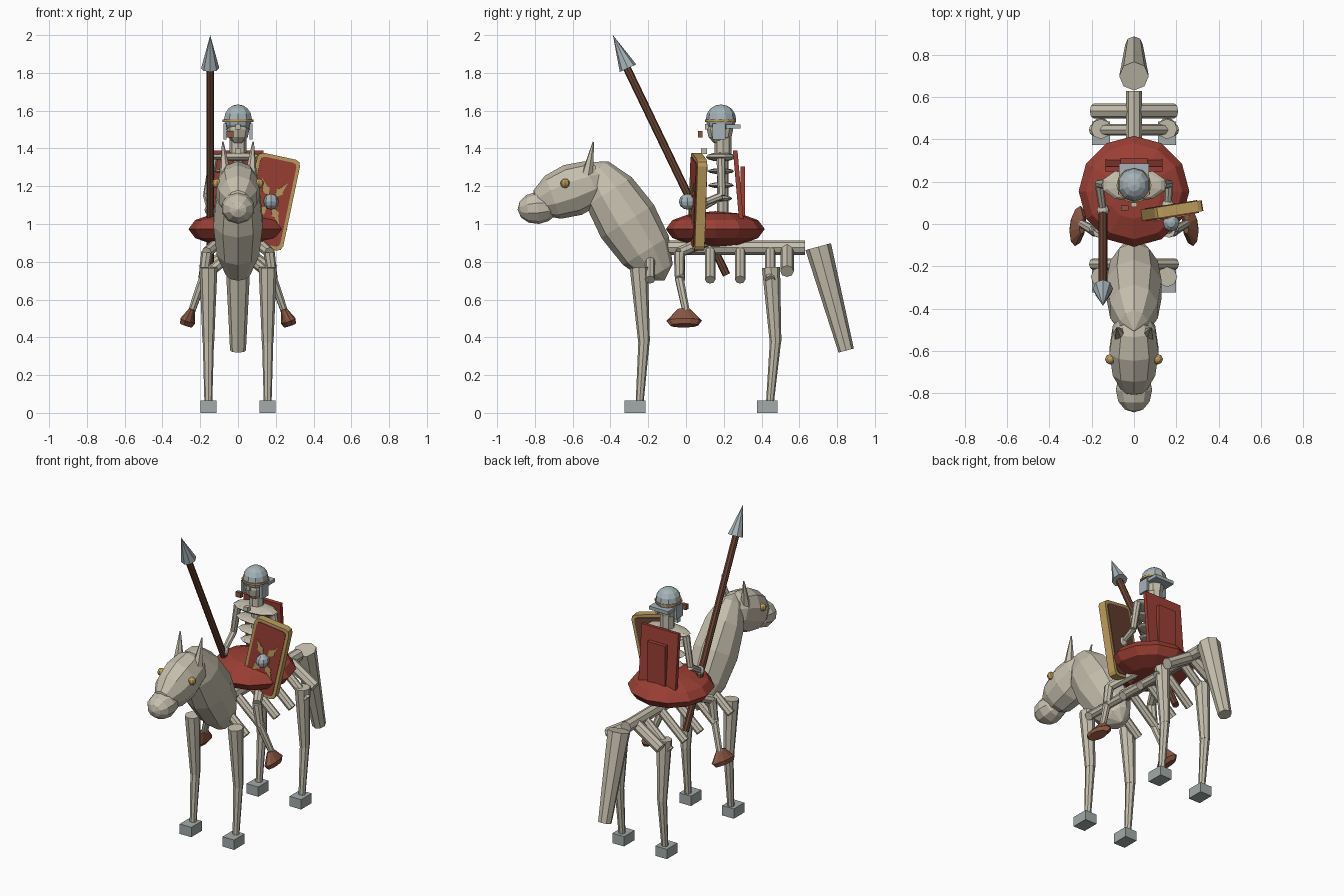
import bpy, math
from mathutils import Vector, Matrix, Euler

cube = bpy.data.objects.get("Cube")
if cube:
    bpy.data.objects.remove(cube, do_unlink=True)


def material(name, rgb):
    m = bpy.data.materials.new(name)
    m.use_nodes = True
    m.diffuse_color = (*rgb, 1)
    m.node_tree.nodes["Principled BSDF"].inputs["Base Color"].default_value = (*rgb, 1)
    return m


BONE = material("bone", (0.56, 0.52, 0.42))
RED = material("red cloth", (0.33, 0.05, 0.035))
GOLD = material("gold", (0.52, 0.34, 0.11))
STEEL = material("steel", (0.38, 0.45, 0.48))
HOOF = material("hoof grey", (0.36, 0.41, 0.40))
WOOD = material("dark wood", (0.15, 0.06, 0.035))
LEATHER = material("leather", (0.25, 0.095, 0.055))


def finish(name, mat, matrix=None):
    ob = bpy.context.object
    ob.name = name
    ob.data.materials.append(mat)
    if matrix:
        ob.matrix_world = matrix
    return ob


def ball(name, mat, loc, size, rot=(0, 0, 0), seg=10, rings=6):
    bpy.ops.mesh.primitive_uv_sphere_add(segments=seg, ring_count=rings, radius=1)
    return finish(name, mat, Matrix.LocRotScale(Vector(loc), Euler(rot), Vector(size)))


def box(name, mat, loc, size, rot=(0, 0, 0)):
    bpy.ops.mesh.primitive_cube_add(size=1)
    return finish(name, mat, Matrix.LocRotScale(Vector(loc), Euler(rot), Vector(size)))


def rod(name, mat, a, b, r1, r2=None, sides=8):
    """Tapered cylinder from point a to point b."""
    a, b = Vector(a), Vector(b)
    bpy.ops.mesh.primitive_cone_add(vertices=sides, radius1=r1, depth=(b - a).length,
                                    radius2=r1 if r2 is None else r2)
    turn = (b - a).to_track_quat('Z', 'Y')
    return finish(name, mat, Matrix.LocRotScale((a + b) / 2, turn, None))


def plate(name, mat, outline, y0, y1, matrix):
    """Outline in x and z, extruded from y0 to y1."""
    n = len(outline)
    verts = [(x, y, z) for y in (y0, y1) for x, z in outline]
    faces = [tuple(range(n)), tuple(range(2 * n - 1, n - 1, -1))]
    faces += [(i, i + n, (i + 1) % n + n, (i + 1) % n) for i in range(n)]
    mesh = bpy.data.meshes.new(name)
    mesh.from_pydata(verts, [], faces)
    mesh.materials.append(mat)
    ob = bpy.data.objects.new(name, mesh)
    bpy.context.collection.objects.link(ob)
    ob.matrix_world = matrix
    return ob


def rounded(w, h, c):
    """Rectangle of half sizes w and h with rounded corners."""
    pts = []
    for k, (sx, sz) in enumerate(((1, 1), (-1, 1), (-1, -1), (1, -1))):
        for t in range(3):
            ang = math.radians(90 * k + 45 * t)
            pts.append((sx * (w - c) + c * math.cos(ang), sz * (h - c) + c * math.sin(ang)))
    return pts


SIDES = (("left", 1), ("right", -1))

# Steed body, neck, head and tail
rod("steed_spine", BONE, (0, -0.2, 0.875), (0, 0.63, 0.875), 0.038)
ball("steed_neck", BONE, (0, -0.31, 1.015), (0.137, 0.165, 0.37), (math.radians(32), 0, 0))
ball("steed_head", BONE, (0, -0.6, 1.18), (0.122, 0.14, 0.225), (math.radians(110 - 180), 0, 0))
ball("steed_muzzle", BONE, (0, -0.785, 1.085), (0.09, 0.085, 0.107), (math.radians(95), 0, 0))
rod("steed_tail", BONE, (0, 0.70, 0.88), (0, 0.848, 0.33), 0.07, 0.042)

for side, s in SIDES:
    ball(side + "_eye", GOLD, (s * 0.112, -0.64, 1.215), (0.025,) * 3, seg=8)
    rod(side + "_ear", BONE, (s * 0.068, -0.525, 1.25), (s * 0.08, -0.49, 1.435), 0.034, 0.004, 6)
    # Slanted ribs and hip
    for i in range(5):
        y = -0.19 + 0.159 * i
        rod(f"{side}_steed_rib_{i + 1}", BONE, (0, y, 0.875), (s * 0.195, y, 0.705), 0.027)
    rod(side + "_hip", BONE, (0, 0.535, 0.87), (s * 0.19, 0.535, 0.75), 0.036)
    # Legs
    for part, top, knee, foot, hoof in (("front", -0.25, -0.222, -0.245, -0.27),
                                        ("hind", 0.45, 0.474, 0.445, 0.43)):
        x = s * 0.157
        rod(f"{side}_{part}_upper_leg", BONE, (x, top, 0.77), (x, knee, 0.375), 0.048, 0.031)
        rod(f"{side}_{part}_lower_leg", BONE, (x, knee, 0.385), (x, foot, 0.06), 0.03, 0.021)
        box(f"{side}_{part}_hoof", HOOF, (x, hoof, 0.0325), (0.085, 0.11, 0.065))

# Rider torso
ball("rider_skirt", RED, (0, 0.155, 0.973), (0.262, 0.262, 0.095), seg=12)
rod("rider_spine", BONE, (0, 0.195, 0.95), (0, 0.195, 1.38), 0.03)
for i, (z, w, d) in enumerate(((1.355, 0.155, 0.08), (1.28, 0.135, 0.07),
                               (1.205, 0.12, 0.068), (1.135, 0.105, 0.06))):
    ball(f"rider_rib_{i + 1}", BONE, (0, 0.185, z), (w, d, 0.024 if i == 0 else 0.016))
lean = math.radians(-5)
box("cape", RED, (0, 0.278, 1.19), (0.27, 0.024, 0.40), (-lean, 0, 0))
box("cape_fold", RED, (0, 0.30, 1.17), (0.13, 0.025, 0.27))

# Rider head and helmet
rod("rider_neck", BONE, (0, 0.195, 1.34), (0, 0.195, 1.48), 0.045)
ball("skull", BONE, (0, 0.18, 1.5), (0.06, 0.07, 0.08), seg=8)
box("nose", BONE, (0, 0.11, 1.515), (0.025, 0.02, 0.03))
ball("helmet_bowl", STEEL, (0, 0.185, 1.555), (0.077, 0.08, 0.078), rings=8)
rod("helmet_band", GOLD, (0, 0.183, 1.54), (0, 0.183, 1.552), 0.083, sides=12)
box("neck_guard", STEEL, (0, 0.25, 1.517), (0.14, 0.075, 0.022))
for side, s in SIDES:
    box(side + "_cheek_guard", STEEL, (s * 0.068, 0.175, 1.49), (0.016, 0.07, 0.085))
box("crest_holder", LEATHER, (-0.043, 0.075, 1.475), (0.036, 0.024, 0.034))
box("collar_clasp", BONE, (0, 0.095, 1.385), (0.03, 0.03, 0.028))

# Rider arms
for side, s, hand in (("left", 1, (0.16, 0.09, 1.11)), ("right", -1, (-0.147, 0.065, 1.075))):
    elbow = (s * 0.165, 0.19, 1.15)
    rod(side + "_upper_arm", BONE, (s * 0.13, 0.185, 1.345), elbow, 0.024, 0.02)
    rod(side + "_forearm", BONE, elbow, hand, 0.021, 0.018)
    ball(side + "_hand", BONE, hand, (0.03, 0.03, 0.03), seg=8)

# Rider legs and shoes
for side, s in SIDES:
    knee, ankle = (s * 0.165, -0.035, 0.85), (s * 0.245, 0, 0.54)
    mid = (s * 0.185, -0.035, 0.71)
    rod(side + "_thigh", BONE, (s * 0.07, 0.15, 0.93), knee, 0.035, 0.028)
    rod(side + "_shin_top", BONE, knee, mid, 0.03, 0.024)
    rod(side + "_shin_low", BONE, mid, ankle, 0.024, 0.02)
    tilt = Euler((0, -s * math.radians(20), s * math.radians(8)))
    for part, z, r1, r2, h in (("shoe", 0.518, 0.095, 0.035, 0.065), ("sole", 0.475, 0.075, 0.095, 0.026)):
        bpy.ops.mesh.primitive_cone_add(vertices=10, radius1=r1, radius2=r2, depth=h)
        place = Vector((s * (0.255 + (0.518 - z) * 0.36), -0.01, z))
        finish(f"{side}_{part}", LEATHER, Matrix.LocRotScale(place, tilt, Vector((0.42, 1, 1))))

# Spear
rod("spear_shaft", WOOD, (-0.147, 0.215, 0.73), (-0.147, -0.315, 1.83), 0.021)
rod("spear_head", STEEL, (-0.147, -0.307, 1.825), (-0.147, -0.387, 2.0), 0.048, 0)

# Shield
shield = Matrix.LocRotScale(Vector((0.167, 0.062, 1.118)),
                            Euler((0, math.radians(12), math.radians(9))), None)
plate("shield_rim", GOLD, rounded(0.117, 0.246, 0.03), -0.026, 0.026, shield)
plate("shield_face", RED, rounded(0.098, 0.227, 0.022), -0.031, -0.02, shield)
plate("shield_back", WOOD, rounded(0.098, 0.227, 0.022), 0.02, 0.03, shield)
blade = [(0.0, 0.03), (0.022, 0.075), (0.012, 0.08), (0.0, 0.135), (-0.012, 0.085), (-0.022, 0.07)]
for i, deg in enumerate((32, 148, 212, 328)):
    spin = Matrix.Rotation(math.radians(deg), 4, 'Y')
    plate(f"shield_blade_{i + 1}", GOLD, blade, -0.036, -0.03, shield @ spin)
ball("shield_boss", STEEL, shield @ Vector((0, -0.055, 0)), (0.04, 0.045, 0.042), seg=8)
